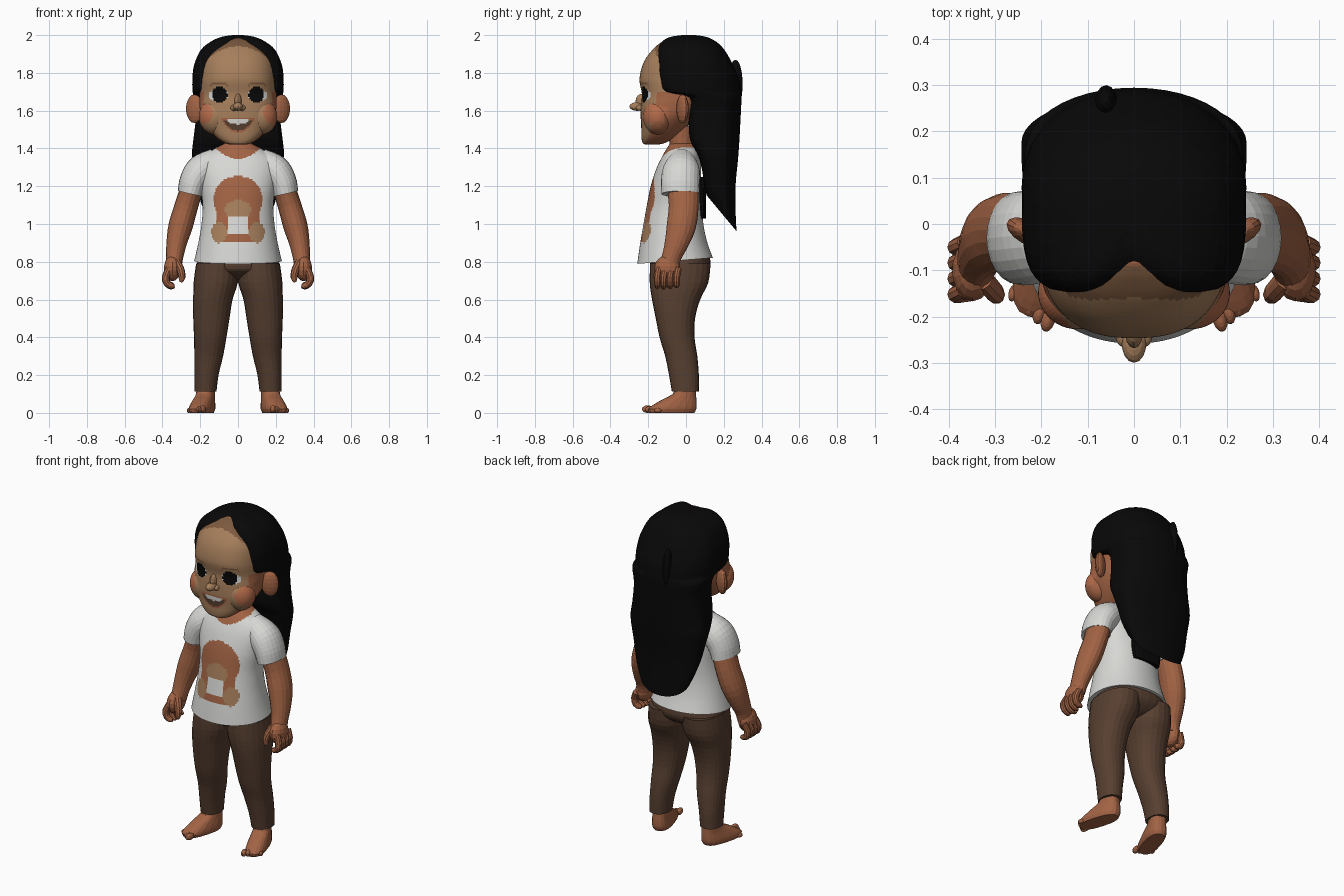
import bpy, bmesh, math
from mathutils import Vector, Matrix

if "Cube" in bpy.data.objects:
    bpy.data.objects.remove(bpy.data.objects["Cube"])

COLOURS = {
    "black": (0.0025, 0.0025, 0.0025), "skin": (0.36, 0.125, 0.058), "tan": (0.38, 0.21, 0.105),
    "white": (0.68, 0.68, 0.66), "dark_brown": (0.095, 0.05, 0.03), "blush": (0.45, 0.145, 0.068),
    "brow_brown": (0.2, 0.1, 0.048),
}
NAMES = list(COLOURS)
MATS = []
for n, c in COLOURS.items():
    m = bpy.data.materials.new(n)
    m.diffuse_color = (*c, 1)
    m.use_nodes = True
    m.node_tree.nodes["Principled BSDF"].inputs["Base Color"].default_value = m.diffuse_color
    MATS.append(m)


def finish(bm, name, colour, rule=None):
    """Turn a bmesh into an object; rule(centre, normal) may give a colour per face."""
    bmesh.ops.recalc_face_normals(bm, faces=bm.faces)
    for f in bm.faces:
        c = rule(f.calc_center_median(), f.normal) if rule else None
        f.material_index = NAMES.index(c or colour)
    me = bpy.data.meshes.new(name)
    bm.to_mesh(me)
    bm.free()
    for m in MATS:
        me.materials.append(m)
    ob = bpy.data.objects.new(name, me)
    bpy.context.collection.objects.link(ob)
    return ob


def smooth_rows(rows, steps):
    """Catmull-Rom interpolation between tuples of numbers."""
    out = []
    for i in range(len(rows) - 1):
        a, b, c, d = (rows[max(0, min(len(rows) - 1, i + k))] for k in (-1, 0, 1, 2))
        for s in range(steps):
            t = s / steps
            out.append([0.5 * (2 * q + (r - p) * t + (2 * p - 5 * q + 4 * r - u) * t * t
                               + (3 * q - p - 3 * r + u) * t ** 3) for p, q, r, u in zip(a, b, c, d)])
    return out + [list(rows[-1])]


def skin_rings(rings):
    bm = bmesh.new()
    vs = [[bm.verts.new(p) for p in ring] for ring in rings]
    n = len(vs[0])
    for a, b in zip(vs, vs[1:]):
        for i in range(n):
            bm.faces.new((a[i], a[(i + 1) % n], b[(i + 1) % n], b[i]))
    bm.faces.new(vs[0])
    bm.faces.new(vs[-1])
    return bm


def loft(name, rows, colour, segs=24, steps=3, n=2.2, rule=None, side=1, turn=None, nf=None, mid=.5, warp=None):
    """Level rings: (z, centre x, half width, front y, back y, slope of z along y).
    n and nf set the squareness of back and front, mid the place of greatest width."""
    rings = []
    for z, cx, rx, yf, yb, sl in smooth_rows(rows, steps):
        ring = []
        cy = yf + (yb - yf) * mid
        for k in range(segs):
            a = 2 * math.pi * k / segs
            c, s = math.cos(a), math.sin(a)
            e = 2 / (nf if nf and s < 0 else n)
            x = cx + rx * math.copysign(abs(c) ** e, c)
            dy = (yb - cy if s > 0 else cy - yf) * math.copysign(abs(s) ** e, s)
            p = Vector((x, cy + dy, z + sl * dy))
            if warp:
                p = warp(p, s)
            if turn:
                p = turn @ p
            ring.append((p.x * side, p.y, p.z))
        rings.append(ring)
    return finish(skin_rings(rings), name, colour, rule)


def tube(name, pts, colour, segs=16, steps=3, side=1):
    """Tube through (x, y, z, radius across, radius front to back)."""
    rows = smooth_rows(pts, steps)
    rings = []
    for i, r in enumerate(rows):
        d = Vector(rows[min(i + 1, len(rows) - 1)][:3]) - Vector(rows[max(i - 1, 0)][:3])
        u = Vector((0, 1, 0)).cross(d).normalized()
        v = d.cross(u).normalized()
        ring = []
        for k in range(segs):
            a = 2 * math.pi * k / segs
            p = Vector(r[:3]) + u * r[3] * math.cos(a) + v * r[4] * math.sin(a)
            ring.append((p.x * side, p.y, p.z))
        rings.append(ring)
    return finish(skin_rings(rings), name, colour)


def ball(name, c, r, colour, rot=0, rule=None, segs=14):
    bm = bmesh.new()
    bmesh.ops.create_uvsphere(bm, u_segments=segs, v_segments=segs * 2 // 3, radius=1)
    bm.transform(Matrix.Translation(c) @ Matrix.Rotation(rot, 4, 'Z') @ Matrix.Diagonal((*r, 1)))
    return finish(bm, name, colour, rule)


def inside(x, z, cx, cz, rx, rz):
    return ((x - cx) / rx) ** 2 + ((z - cz) / rz) ** 2 < 1


# Head, with the face painted by position
def face_rule(p, n):
    x, z = abs(p.x), p.z
    if p.y > -0.09:
        return "skin"
    if inside(x, z, 0.097, 1.685, 0.041, 0.044):
        return "black"
    if inside(x, z, 0.102, 1.682, 0.052, 0.036):
        return "white"
    if 0.05 < x < 0.145 and abs(z - 1.745 + 4 * (x - 0.1) ** 2) < 0.005:
        return "brow_brown"
    u = x / 0.08
    d = z - (1.522 + 0.028 * u * u)
    h = 0.03 * (1 - u * u)
    if u < 1 and abs(d) < h:
        return "white" if d > 0.006 and u < 0.7 else "dark_brown"
    if u < 1.1 and abs(d) < h + 0.01:
        return "skin"
    if z > 1.94 - 2.5 * x * x:
        return "brow_brown"
    if inside(x, z, 0.172, 1.585, 0.038, 0.055):
        return "blush"
    if z > 1.7 or n.y < -0.5:
        return "tan"


def cheek_rule(p, n):
    if inside(abs(p.x), p.z, .176, 1.585, .04, .056) and p.y < -.12:
        return "blush"
    return "tan" if n.y < -.45 else None


loft("head", [(1.42, 0, .04, -.215, -.15, 0), (1.43, 0, .075, -.23, -.11, 0), (1.46, 0, .118, -.236, -.06, 0),
              (1.51, 0, .16, -.237, 0, 0), (1.57, 0, .195, -.24, .05, 0), (1.63, 0, .204, -.238, .1, 0),
              (1.69, 0, .204, -.234, .15, 0), (1.77, 0, .203, -.246, .18, 0), (1.86, 0, .192, -.222, .18, 0),
              (1.93, 0, .16, -.17, .15, 0), (1.967, 0, .1, -.122, .1, 0), (1.983, 0, .03, -.085, .03, 0)],
     "skin", 150, 8, 2.45, face_rule)
ball("nose", (0, -.258, 1.622), (.027, .042, .023), "tan")
ball("nose_bridge", (0, -.232, 1.645), (.02, .036, .045), "tan")
for s in (-1, 1):
    ball("nostril_wing", (s * .022, -.242, 1.615), (.018, .024, .016), "tan")
    ball("cheek", (s * .122, -.148, 1.568), (.085, .079, .095), "skin", 0, cheek_rule, 44)
    ball("ear", (s * .23, -.018, 1.61), (.05, .026, .076), "skin", s * .5)
tube("neck", [(0, -.02, 1.33, .085, .075), (0, -.02, 1.42, .075, .068), (0, -.02, 1.52, .08, .075)], "skin")


# Hair: cap with a centre parting, running into a long curtain with a slanted lower edge
def part_hair(p, s):
    if s < 0 and p.z > 1.86:
        p.y += .035 * math.exp(-(p.x / .06) ** 2) * -s
    return p


loft("hair", [(2.0, 0, .03, -.05, .05, 0), (1.99, 0, .09, -.1, .11, 0), (1.965, 0, .145, -.135, .16, 0),
              (1.92, 0, .198, -.152, .205, 0), (1.84, 0, .233, -.156, .25, 0), (1.76, 0, .242, -.152, .283, 0),
              (1.70, 0, .24, -.13, .292, 0), (1.67, 0, .235, 0, .294, 0), (1.58, 0, .222, .012, .29, 0),
              (1.45, 0, .236, .02, .283, 0), (1.36, 0, .243, .06, .276, -.1), (1.24, 0, .222, .085, .262, -.5),
              (1.13, 0, .2, .095, .263, -1.0), (1.05, 0, .165, .11, .268, -1.2)],
     "black", 44, 3, 2.05, nf=4.5, mid=.53, warp=part_hair)
ball("hair_tuft", (-.06, .262, 1.74), (.025, .038, .13), "black")
loft("hair_under_layer", [(1.25, -.02, .1, .05, .11, 0), (1.1, -.02, .1, .05, .105, 0),
                          (1.03, -.02, .09, .06, .105, 0)], "black", 16, 2, 3)


# Shirt with a printed animal and a round neckline
def shirt_rule(p, n):
    x, z = abs(p.x), p.z
    if z > (1.345 + 4 * x * x if p.y < -.03 else 1.405):
        return "skin"
    if p.y > -.1 or n.z < -.8:
        return None
    if x < .055 and .945 < z < 1.04:
        return "white"
    if inside(x, z, .1, .955, .042, .055) or inside(x, z, 0, 1.075, .07, .052):
        return "tan"
    if inside(x, z, 0, 1.13, .13, .125) or (x < .115 and .91 < z < 1.08):
        return "skin"


loft("shirt", [(1.425, 0, .075, -.085, .05, 0), (1.395, 0, .13, -.105, .065, 0), (1.35, 0, .195, -.13, .075, 0),
               (1.29, 0, .212, -.158, .08, 0), (1.2, 0, .2, -.187, .08, 0), (1.1, 0, .187, -.207, .085, 0),
               (1.0, 0, .193, -.225, .092, 0), (.9, 0, .21, -.243, .112, .03), (.805, 0, .232, -.258, .142, .08)],
     "white", 120, 10, 2.1, shirt_rule)

# Trousers: hips joined to two legs
loft("trouser_hips", [(.85, 0, .19, -.18, .12, 0), (.79, 0, .218, -.19, .13, 0), (.75, 0, .2, -.178, .115, 0),
                      (.715, 0, .11, -.12, .07, 0), (.7, 0, .04, -.06, .02, 0)], "dark_brown", 32)

for s in (-1, 1):
    loft("trouser_leg", [(.79, .11, .112, -.19, .13, 0), (.69, .118, .117, -.192, .118, 0), (.6, .133, .104, -.18, .075, 0),
                         (.5, .141, .096, -.16, .048, 0), (.4, .147, .086, -.14, .045, 0), (.3, .155, .076, -.11, .06, 0),
                         (.2, .167, .064, -.09, .068, 0), (.112, .172, .058, -.075, .068, 0)], "dark_brown", 24, side=s)
    # Bare feet turned outward, with toes
    turn = Matrix.Translation((.17, 0, 0)) @ Matrix.Rotation(math.radians(16), 4, 'Z')
    loft("foot", [(0, 0, .05, -.2, .045, 0), (.02, 0, .058, -.208, .055, 0), (.045, 0, .056, -.175, .057, 0),
                  (.075, 0, .05, -.12, .055, 0), (.1, 0, .047, -.07, .052, 0), (.14, 0, .045, -.055, .05, 0)],
         "skin", 20, 2, 2.5, side=s, turn=turn)
    for k in range(5):
        c = turn @ Vector((-.042 + .022 * k, -.2 + .008 * k, .02))
        r = .02 - .0018 * k
        ball("toe", (c.x * s, c.y, r), (r * .8, r * 1.5, r), "skin", s * .25)

    # Sleeve, arm and hand
    tube("sleeve", [(.11, -.02, 1.335, .07, .07), (.19, -.025, 1.285, .085, .098), (.232, -.03, 1.225, .078, .102),
                    (.25, -.03, 1.16, .07, .1)], "white", 24, 4, s)
    tube("arm", [(.235, -.02, 1.22, .06, .085), (.272, -.012, 1.1, .062, .08), (.304, -.025, .99, .064, .078),
                 (.325, -.05, .9, .054, .064), (.335, -.075, .83, .046, .052), (.34, -.09, .78, .042, .055)],
         "skin", 18, 3, s)
    ball("palm", (s * .348, -.1, .765), (.045, .068, .068), "skin")
    for k in range(4):
        y = -.152 + .034 * k
        tube("finger", [(.365, y + .01, .765, .018, .018), (.383, y, .72, .02, .019), (.375, y, .685, .019, .018),
                        (.35, y, .668 + .004 * abs(k - 1), .016, .015), (.337, y, .672, .007, .007)], "skin", 10, 2, s)
    tube("thumb", [(.325, -.12, .8, .022, .024), (.303, -.145, .755, .021, .022), (.297, -.155, .715, .018, .018),
                   (.302, -.155, .692, .008, .008)], "skin", 10, 2, s)
